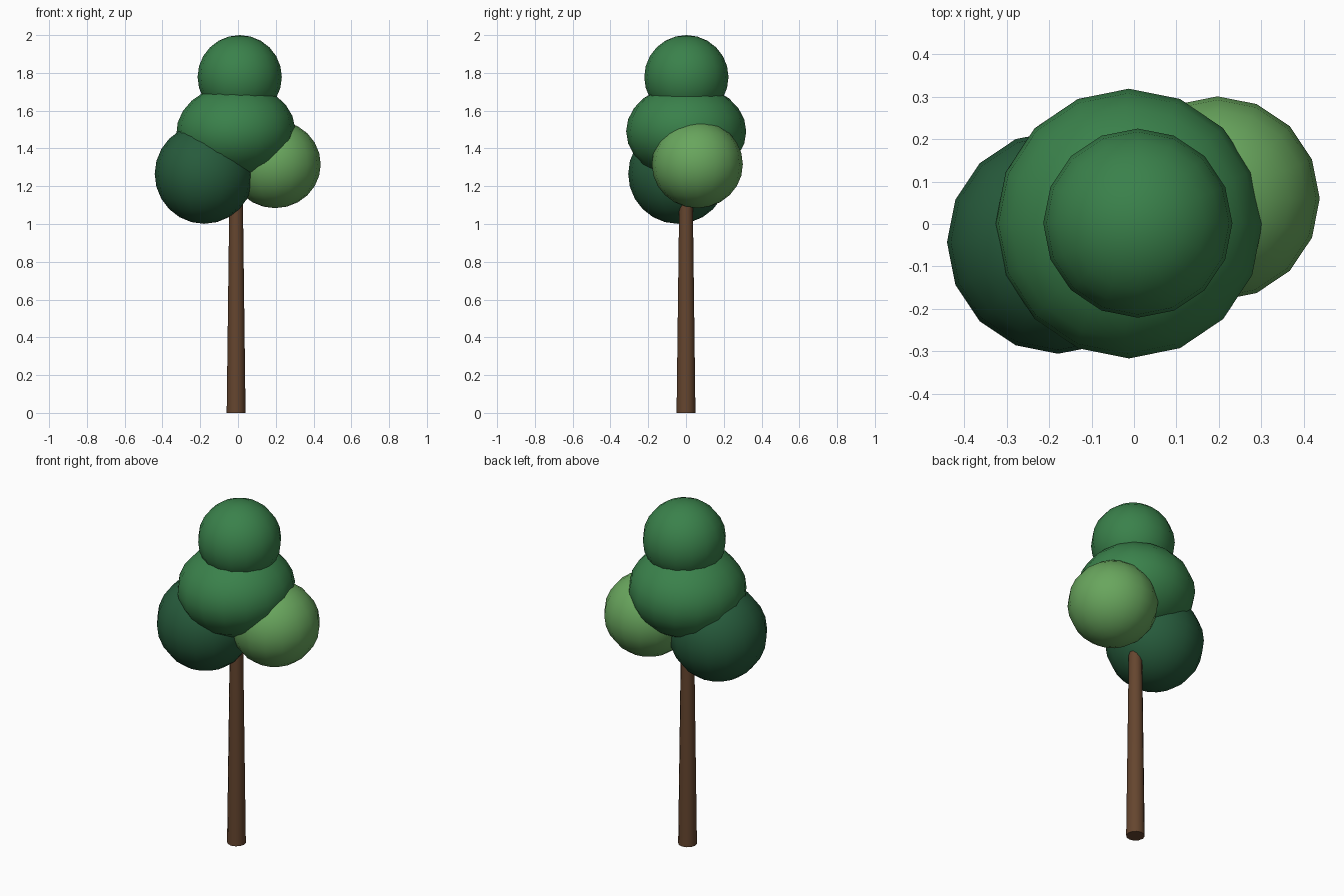
import bpy

if "Cube" in bpy.data.objects:
    bpy.data.objects.remove(bpy.data.objects["Cube"])


def material(name, rgb):
    m = bpy.data.materials.new(name)
    m.diffuse_color = (*rgb, 1)
    m.use_nodes = True
    m.node_tree.nodes["Principled BSDF"].inputs["Base Color"].default_value = m.diffuse_color
    return m


BARK = material("bark", (0.13, 0.06, 0.028))
DARK = material("dark_leaf", (0.02, 0.105, 0.045))
MID = material("mid_leaf", (0.042, 0.22, 0.07))
LIGHT = material("light_leaf", (0.14, 0.38, 0.11))


def foliage(name, centre, size, mat, tilt=0):
    bpy.ops.mesh.primitive_uv_sphere_add(
        segments=16, ring_count=12, radius=1, location=centre, rotation=(0, tilt, 0))
    ob = bpy.context.object
    ob.name = name
    ob.scale = size
    ob.data.materials.append(mat)
    bpy.ops.object.shade_smooth()


# Tapered trunk, its top buried in the foliage
bpy.ops.mesh.primitive_cone_add(
    vertices=12, radius1=0.05, radius2=0.035, depth=1.2, location=(-0.01, 0, 0.6))
trunk = bpy.context.object
trunk.name = "trunk"
trunk.data.materials.append(BARK)
bpy.ops.object.shade_smooth_by_angle(angle=0.7)

# Overlapping foliage clumps
foliage("foliage_left", (-0.179, -0.043, 1.265), (0.262, 0.263, 0.264), DARK)
foliage("foliage_right", (0.197, 0.06, 1.316), (0.241, 0.241, 0.232), LIGHT)
foliage("foliage_middle", (-0.012, 0.001, 1.49), (0.315, 0.318, 0.25), MID, -0.06)
foliage("foliage_top", (0.009, 0.002, 1.778), (0.223, 0.223, 0.222), MID)
